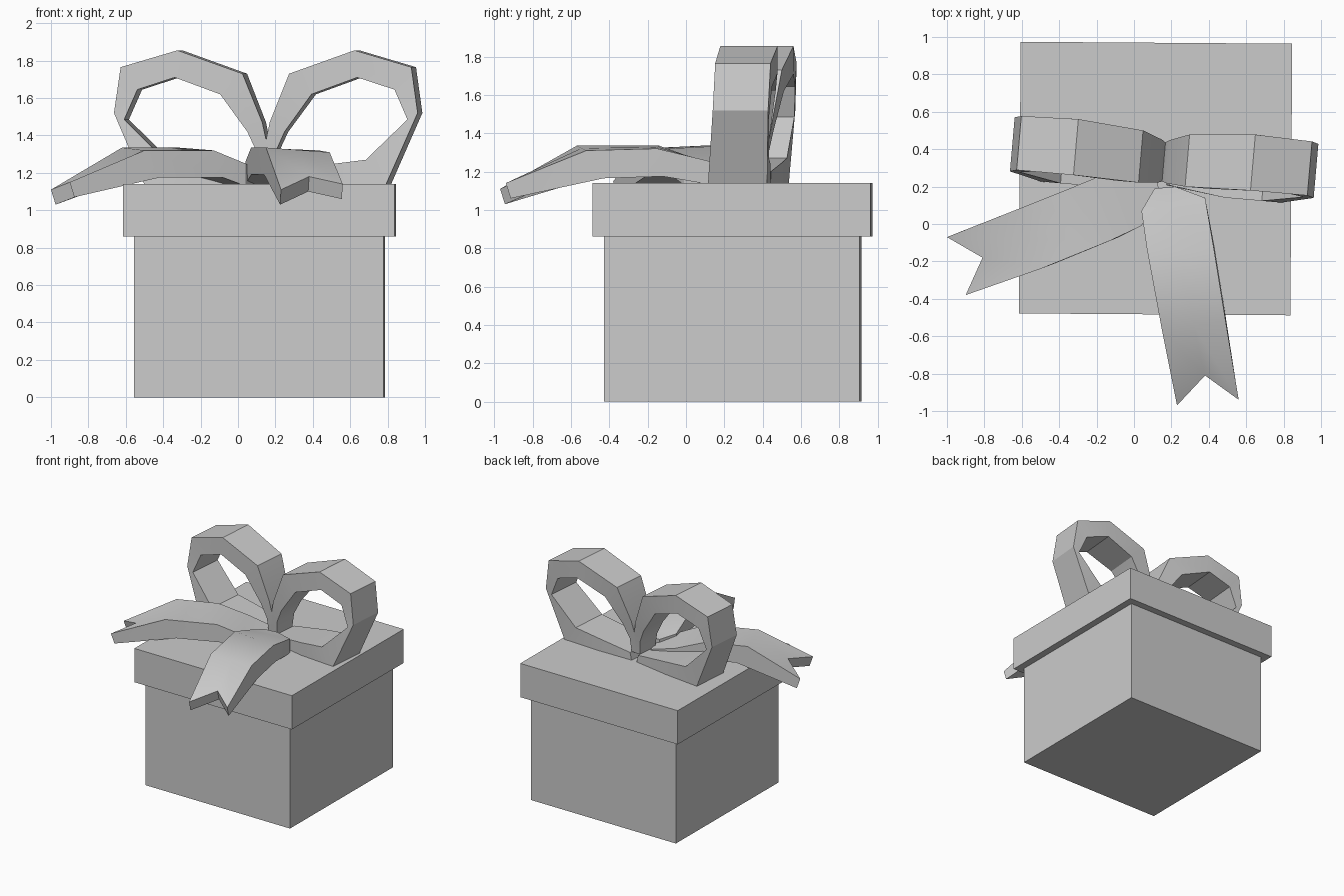
import bpy, bmesh, math
from mathutils import Vector, Matrix

if "Cube" in bpy.data.objects:
    bpy.data.objects.remove(bpy.data.objects["Cube"])

grey = bpy.data.materials.new("plain_grey")
grey.diffuse_color = (0.6, 0.6, 0.6, 1)
grey.use_nodes = True
grey.node_tree.nodes["Principled BSDF"].inputs["Base Color"].default_value = grey.diffuse_color


def finish(name, bm, smooth=False):
    bmesh.ops.recalc_face_normals(bm, faces=bm.faces[:])
    mesh = bpy.data.meshes.new(name)
    bm.to_mesh(mesh)
    bm.free()
    mesh.materials.append(grey)
    ob = bpy.data.objects.new(name, mesh)
    bpy.context.collection.objects.link(ob)
    if smooth:
        bpy.ops.object.select_all(action='DESELECT')
        ob.select_set(True)
        bpy.context.view_layer.objects.active = ob
        bpy.ops.object.shade_smooth_by_angle(angle=math.radians(30))
    return ob


def block(name, size, z0, z1):
    bm = bmesh.new()
    m = (Matrix.Translation((0.115, 0.243, (z0 + z1) / 2))
         @ Matrix.Rotation(math.radians(-0.4), 4, 'Z')
         @ Matrix.Diagonal((size, size, z1 - z0, 1)))
    bmesh.ops.create_cube(bm, size=1, matrix=m)
    finish(name, bm)


def skin(name, rings):
    """Joins a row of matching rings into a closed band."""
    bm = bmesh.new()
    rows = [[bm.verts.new(p) for p in r] for r in rings]
    n = len(rows[0])
    for a, b in zip(rows, rows[1:]):
        for i in range(n):
            j = (i + 1) % n
            bm.faces.new((a[i], a[j], b[j], b[i]))
    for r in (rows[0], rows[-1]):
        for i in range(n // 2 - 1):
            bm.faces.new((r[i], r[i + 1], r[n - 2 - i], r[n - 1 - i]))
    finish(name, bm, True)


# Box and overhanging lid
block("box", 1.335, 0, 0.86)
block("lid", 1.452, 0.86, 1.14)

# Bow loops: outer x, outer z, inner x, inner z, front y, back y
# x is measured outward from the middle of the bow
LOOP = [
    (-0.02, 1.20, 0.04, 1.20, 0.24, 0.42),
    (-0.01, 1.33, 0.05, 1.31, 0.23, 0.43),
    (0.02, 1.47, 0.10, 1.42, 0.22, 0.45),
    (0.125, 1.73, 0.245, 1.62, 0.21, 0.49),
    (0.475, 1.855, 0.49, 1.71, 0.22, 0.52),
    (0.78, 1.765, 0.69, 1.645, 0.22, 0.51),
    (0.815, 1.52, 0.76, 1.485, 0.21, 0.50),
    (0.645, 1.13, 0.54, 1.27, 0.17, 0.48),
    (0.34, 1.12, 0.34, 1.245, 0.17, 0.47),
    (0.02, 1.12, 0.04, 1.20, 0.21, 0.44),
]
pivot = Vector((0.16, 0.34, 0))
turn = Matrix.Rotation(math.radians(-5), 3, 'Z')
for name, side in (("left_loop", -1), ("right_loop", 1)):
    rings = []
    for ox, oz, ix, iz, yf, yb in LOOP:
        pts = [(ox, yf, oz), (ox, yb, oz), (ix, yb, iz), (ix, yf, iz)]
        rings.append([pivot + turn @ Vector((side * x, y - 0.34, z)) for x, y, z in pts])
    skin(name, rings)


# Ribbon tails: each station has two top edge points and the offset to the underside
def tail(name, stations, notch):
    rings = []
    for k, (a, b, d) in enumerate(stations):
        a, b, d = Vector(a), Vector(b), Vector(d)
        mid = Vector(notch) if k == len(stations) - 1 else (a + b) / 2
        top = [a, mid, b]
        rings.append(top + [p + d for p in reversed(top)])
    skin(name, rings)


tail("left_tail", [
    ((0.14, 0.16, 1.21), (0.10, 0.32, 1.21), (0, 0, -0.09)),
    ((0.04, -0.01, 1.25), (-0.10, 0.29, 1.26), (0, 0, -0.12)),
    ((-0.13, -0.09, 1.32), (-0.32, 0.20, 1.335), (0.05, 0.02, -0.145)),
    ((-0.50, -0.24, 1.32), (-0.62, 0.08, 1.335), (0.08, 0.03, -0.145)),
    ((-0.90, -0.38, 1.15), (-1.0, -0.07, 1.11), (0.025, 0.01, -0.08)),
], (-0.81, -0.18, 1.185))

tail("front_tail", [
    ((0.11, 0.19, 1.24), (0.22, 0.20, 1.24), (0, 0, -0.11)),
    ((0.04, 0.07, 1.26), (0.38, 0.14, 1.25), (0, 0, -0.12)),
    ((0.07, -0.14, 1.335), (0.43, -0.15, 1.32), (0, 0.03, -0.145)),
    ((0.15, -0.57, 1.335), (0.49, -0.52, 1.31), (-0.01, 0.09, -0.145)),
    ((0.23, -0.97, 1.11), (0.56, -0.94, 1.14), (-0.005, 0.025, -0.08)),
], (0.38, -0.81, 1.18))
